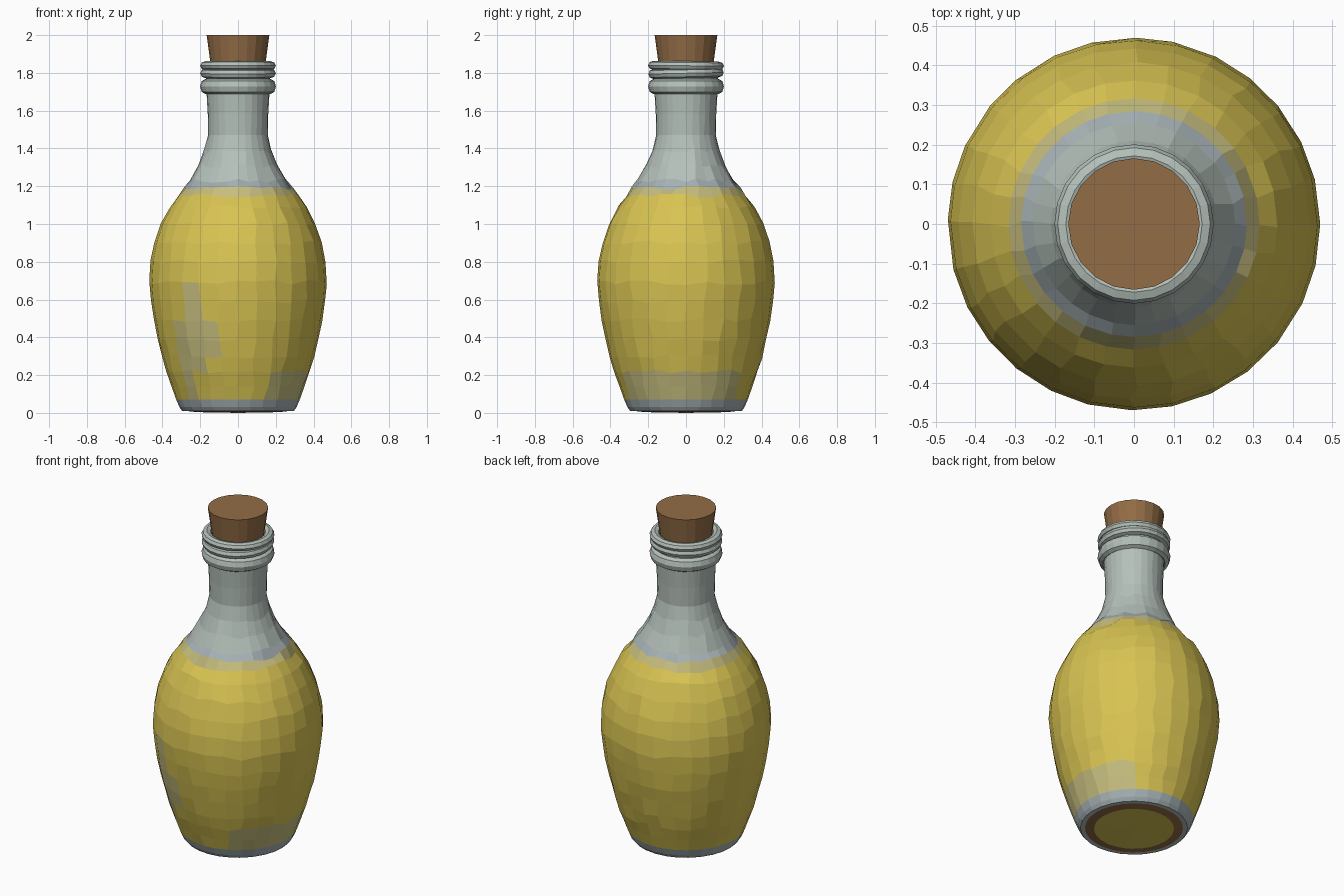
import bpy
import bmesh
import math
import random

random.seed(4)
cube = bpy.data.objects.get("Cube")
if cube:
    bpy.data.objects.remove(cube, do_unlink=True)


def material(name, rgb):
    mat = bpy.data.materials.new(name)
    mat.use_nodes = True
    mat.diffuse_color = (*rgb, 1)
    mat.node_tree.nodes["Principled BSDF"].inputs["Base Color"].default_value = (*rgb, 1)
    return mat


YELLOW, GLASS, BLEND, BLUE, CORK = range(5)
MATS = [
    material("yellow liquid", (0.69, 0.55, 0.085)),
    material("pale glass", (0.46, 0.53, 0.49)),
    material("misted yellow", (0.56, 0.51, 0.21)),
    material("blue grey glass", (0.38, 0.44, 0.46)),
    material("cork", (0.29, 0.15, 0.06)),
]


def lathe(name, profile, sides, rule, closed=False, jitter=0.0, tilt=0.0):
    """Spin (radius, z) points about z; a zero radius makes a pole."""
    bm = bmesh.new()
    rings = []
    for r, z in profile:
        if r == 0:
            rings.append([bm.verts.new((0, 0, z))] * sides)
            continue
        ring = []
        for i in range(sides):
            a = math.tau * (i + random.uniform(-jitter, jitter)) / sides
            dz = random.uniform(-jitter, jitter) * 0.1 if 0.2 < z < 1.45 else 0
            dz += tilt * math.sin(a)
            ring.append(bm.verts.new((r * math.cos(a), r * math.sin(a), z + dz)))
        rings.append(ring)
    pairs = list(zip(rings, rings[1:]))
    if closed:
        pairs.append((rings[-1], rings[0]))
    for low, high in pairs:
        for i in range(sides):
            j = (i + 1) % sides
            corners = dict.fromkeys((low[i], low[j], high[j], high[i]))
            bm.faces.new(list(corners))
    bmesh.ops.recalc_face_normals(bm, faces=bm.faces)
    for face in bm.faces:
        face.material_index = rule(face)
    mesh = bpy.data.meshes.new(name)
    bm.to_mesh(mesh)
    bm.free()
    for mat in MATS:
        mesh.materials.append(mat)
    obj = bpy.data.objects.new(name, mesh)
    bpy.context.collection.objects.link(obj)
    return obj


def body_colour(face):
    c = face.calc_center_median()
    r = math.hypot(c.x, c.y)
    if c.z < 0.015:
        # Underside: pale lip, brown ring, yellow middle
        return GLASS if r > 0.27 else CORK if r > 0.21 else YELLOW
    angle = math.degrees(math.atan2(c.y, c.x))
    if c.z < 0.055:
        return BLUE
    # Misted wash, higher on one side
    if c.z < (0.22 if -65 < angle < 50 else 0.09):
        return BLEND
    # Diamond patch on the front
    if c.y < 0 and abs(c.x + 0.235) / 0.13 + abs(c.z - 0.4) / 0.32 < 1:
        return BLEND
    # Liquid line at the shoulder
    if c.z > 1.235:
        return GLASS
    if c.z > 1.19:
        return BLUE
    return BLEND if c.z > 1.15 else YELLOW


# Bottle body with shoulder and neck
body = [(0, 0), (0.22, 0.004), (0.27, 0.01), (0.295, 0.01), (0.31, 0.03),
        (0.327, 0.07), (0.352, 0.14), (0.38, 0.22), (0.403, 0.3), (0.426, 0.39),
        (0.446, 0.49), (0.461, 0.59), (0.47, 0.69), (0.463, 0.8), (0.443, 0.9),
        (0.408, 1.0), (0.362, 1.09), (0.317, 1.15), (0.285, 1.19), (0.255, 1.23),
        (0.21, 1.31), (0.178, 1.39), (0.158, 1.47), (0.16, 1.58), (0.167, 1.7),
        (0.17, 1.84), (0.13, 1.84)]
lathe("bottle_body", body, 28, body_colour, jitter=0.12)


# Rounded glass rings around the mouth
def ring(name, z, radius, half_width, half_height, tilt):
    section = [(radius + half_width * math.cos(k * math.tau / 8),
                z + half_height * math.sin(k * math.tau / 8)) for k in range(8)]
    lathe(name, section, 24, lambda f: GLASS, closed=True, tilt=tilt)


ring("lower_collar", 1.728, 0.172, 0.029, 0.04, 0.0)
ring("middle_collar", 1.798, 0.172, 0.028, 0.026, 0.004)
ring("upper_collar", 1.838, 0.172, 0.029, 0.024, -0.002)

# Tapered cork stopper
lathe("cork_stopper", [(0, 1.78), (0.136, 1.78), (0.166, 2.0), (0, 2.0)], 20,
      lambda f: CORK)
